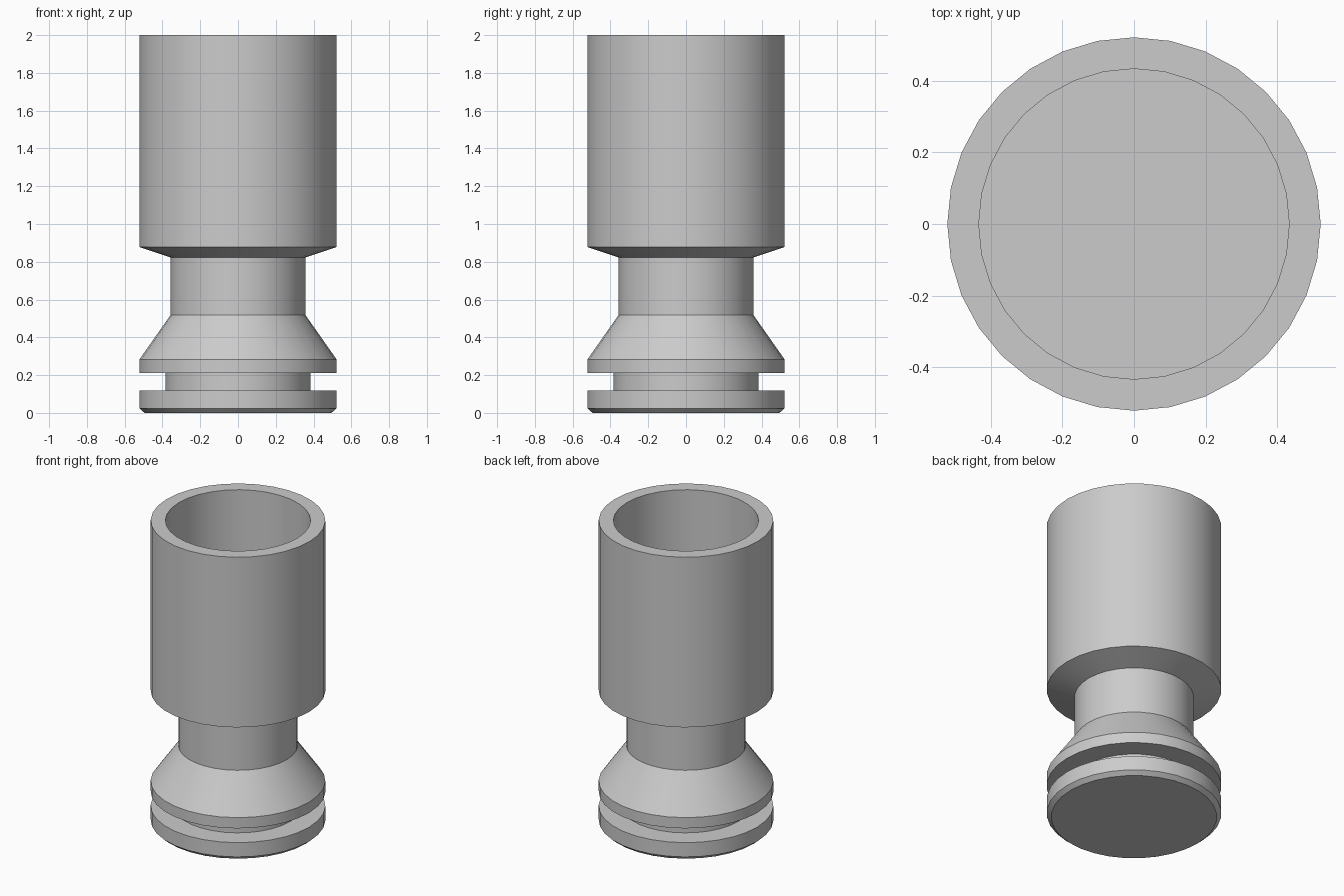
import bpy, bmesh, math

SIDES = 32

cube = bpy.data.objects.get("Cube")
if cube:
    bpy.data.objects.remove(cube, do_unlink=True)

grey = bpy.data.materials.new("plain_grey")
grey.use_nodes = True
colour = (0.6, 0.6, 0.6, 1)
grey.diffuse_color = colour
grey.node_tree.nodes["Principled BSDF"].inputs["Base Color"].default_value = colour


def turned(name, profile):
    """Revolve (radius, height) points around z, closing the ends on the axis."""
    bm = bmesh.new()
    rings = []
    for r, z in profile:
        ring = []
        for i in range(SIDES):
            a = 2 * math.pi * i / SIDES
            ring.append(bm.verts.new((r * math.cos(a), r * math.sin(a), z)))
        rings.append(ring)
    for low, high in zip(rings, rings[1:]):
        for i in range(SIDES):
            j = (i + 1) % SIDES
            bm.faces.new((low[i], low[j], high[j], high[i]))
    bm.faces.new(rings[0][::-1])
    bm.faces.new(rings[-1])
    bmesh.ops.recalc_face_normals(bm, faces=bm.faces)
    mesh = bpy.data.meshes.new(name)
    bm.to_mesh(mesh)
    bm.free()
    mesh.materials.append(grey)
    obj = bpy.data.objects.new(name, mesh)
    bpy.context.collection.objects.link(obj)
    bpy.ops.object.select_all(action="DESELECT")
    obj.select_set(True)
    bpy.context.view_layer.objects.active = obj
    bpy.ops.object.shade_smooth_by_angle(angle=math.radians(20))
    return obj


OUTER, GROOVE, NECK, BORE = 0.522, 0.384, 0.357, 0.434

# One continuous turned body: foot, groove, flared collar, neck and hollow cup
turned("turned_cup_body", [
    (0.495, 0), (OUTER, 0.024), (OUTER, 0.118),      # chamfered foot
    (GROOVE, 0.118), (GROOVE, 0.212),                # groove
    (OUTER, 0.212), (OUTER, 0.283), (NECK, 0.518),   # flared collar
    (NECK, 0.823), (OUTER, 0.878),                   # neck and cup underside
    (OUTER, 2), (BORE, 2), (BORE, 0.92),             # cup wall, rim and bore
])
